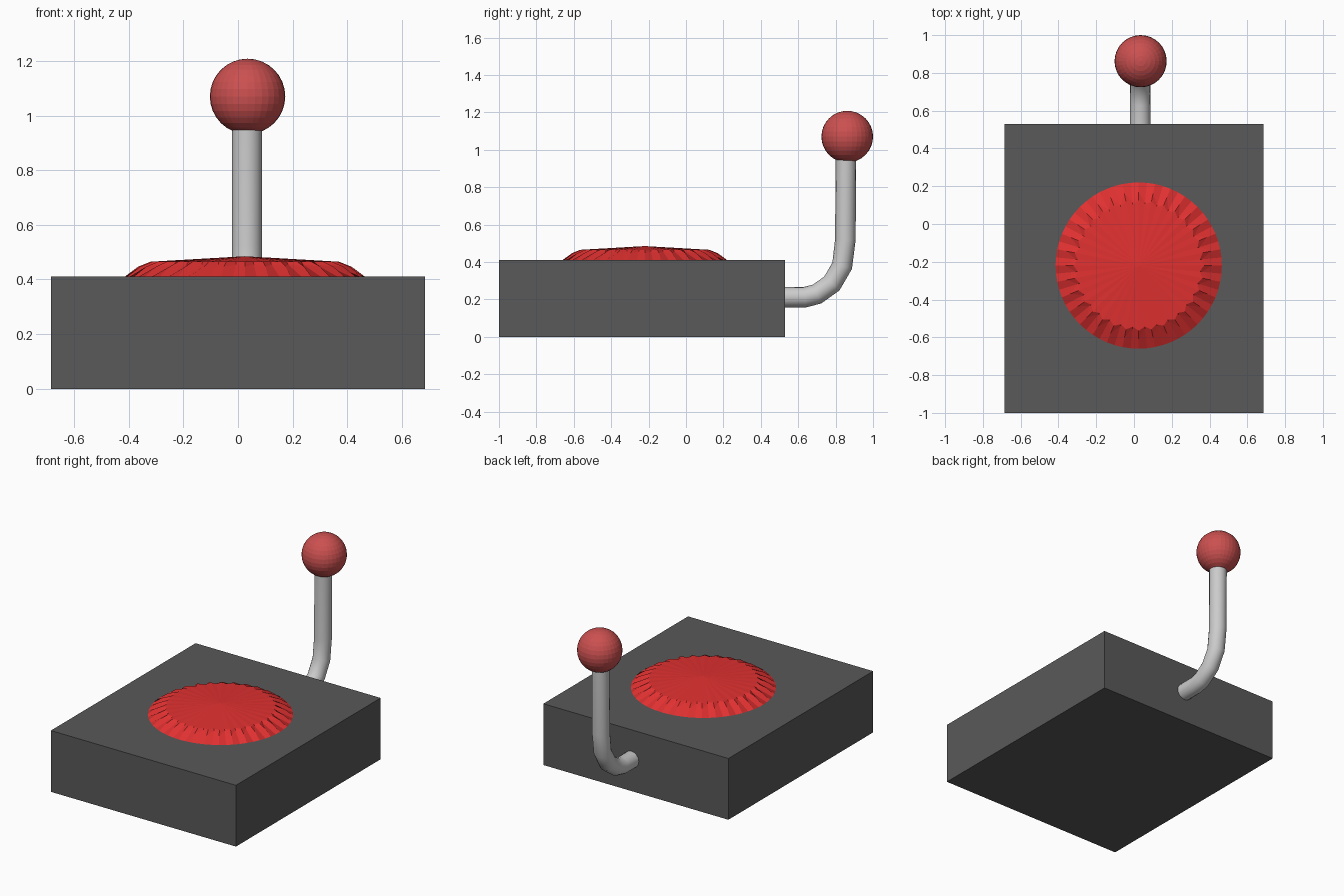
import bpy, bmesh, math

if "Cube" in bpy.data.objects:
    bpy.data.objects.remove(bpy.data.objects["Cube"])


def paint(obj, name, rgb):
    mat = bpy.data.materials.new(name)
    mat.diffuse_color = (*rgb, 1)
    mat.use_nodes = True
    mat.node_tree.nodes["Principled BSDF"].inputs["Base Color"].default_value = mat.diffuse_color
    obj.data.materials.append(mat)


# Base block
bpy.ops.mesh.primitive_cube_add(size=1, location=(0, -0.235, 0.205))
base = bpy.context.object
base.name = "base_block"
base.scale = (1.37, 1.53, 0.41)
paint(base, "dark_grey", (0.1, 0.1, 0.1))

# Low domed button with a crimped, toothed rim
N = 64
bm = bmesh.new()


def ring(even, odd):
    verts = []
    for i in range(N):
        r, z = odd if i % 2 else even
        a = 2 * math.pi * i / N
        verts.append(bm.verts.new((r * math.cos(a), r * math.sin(a), z)))
    return verts


bottom = ring((0.44, 0.40), (0.44, 0.40))
rim = ring((0.44, 0.41), (0.44, 0.41))
crimp = ring((0.39, 0.447), (0.335, 0.455))
shoulder = ring((0.345, 0.465), (0.325, 0.465))
apex = bm.verts.new((0, 0, 0.485))
for lower, upper in ((bottom, rim), (rim, crimp), (crimp, shoulder)):
    for i in range(N):
        j = (i + 1) % N
        bm.faces.new((lower[i], lower[j], upper[j], upper[i]))
for i in range(N):
    bm.faces.new((shoulder[i], shoulder[(i + 1) % N], apex))
bm.faces.new(bottom[::-1])
mesh = bpy.data.meshes.new("button")
bm.to_mesh(mesh)
bm.free()
button = bpy.data.objects.new("button", mesh)
button.location = (0.025, -0.22, 0)
bpy.context.collection.objects.link(button)
paint(button, "button_red", (0.75, 0.03, 0.03))

# Bent lever tube swept along a short path out of the back face
path = [(0.50, 0.212), (0.635, 0.212), (0.70, 0.228), (0.78, 0.285),
        (0.835, 0.38), (0.852, 0.52), (0.855, 0.97)]
curve = bpy.data.curves.new("lever_tube", "CURVE")
curve.dimensions = "3D"
curve.bevel_depth = 0.055
curve.bevel_resolution = 6
curve.use_fill_caps = True
spline = curve.splines.new("POLY")
spline.points.add(len(path) - 1)
for p, (y, z) in zip(spline.points, path):
    p.co = (0.033, y, z, 1)
    p.radius = 1
lever = bpy.data.objects.new("lever_tube", curve)
bpy.context.collection.objects.link(lever)

# Ball knob
bpy.ops.mesh.primitive_uv_sphere_add(segments=32, ring_count=16, radius=0.138,
                                     location=(0.035, 0.862, 1.07))
knob = bpy.context.object
knob.name = "lever_knob"
paint(knob, "knob_red", (0.6, 0.08, 0.08))
